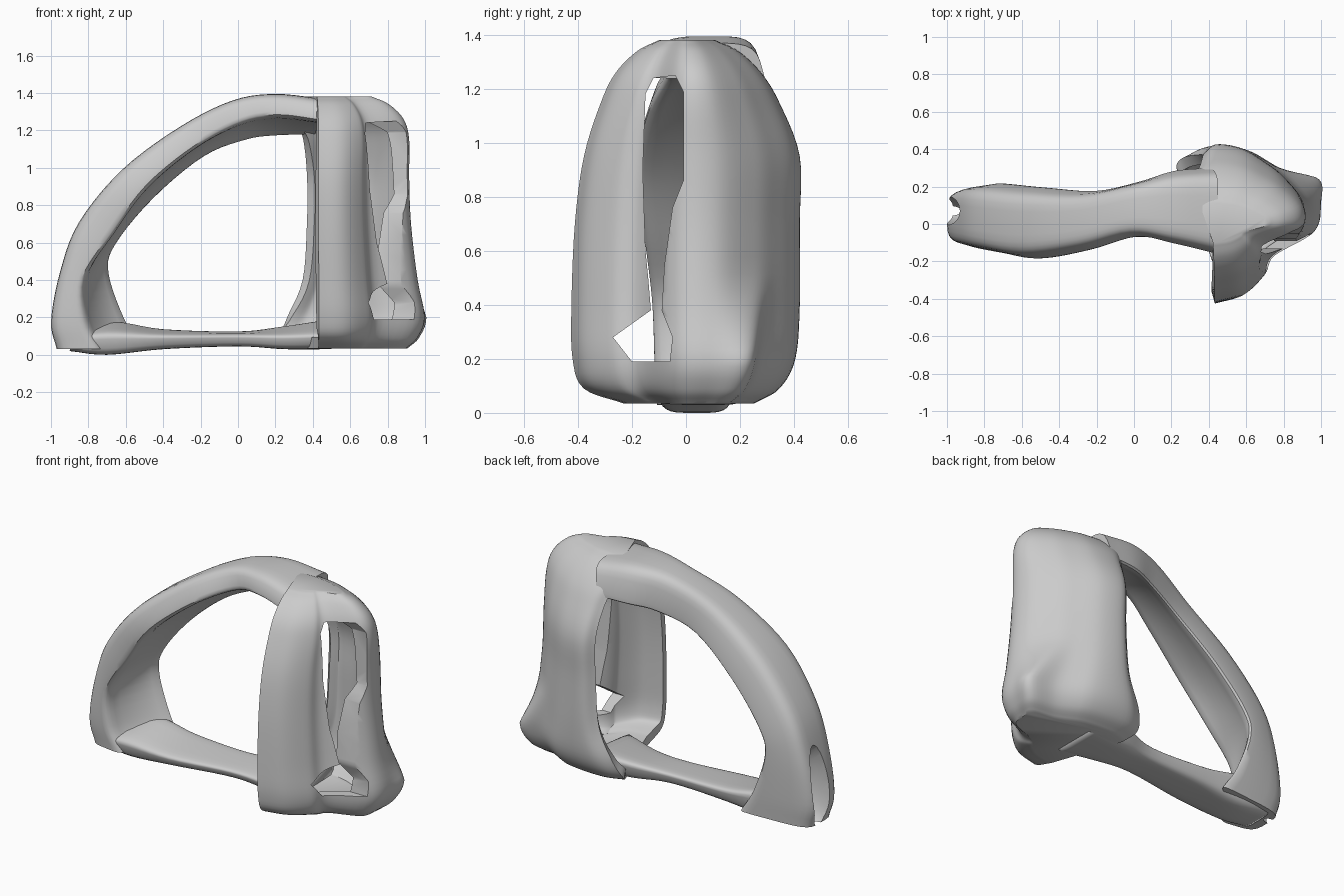
import bpy, bmesh, math
from mathutils import Vector

if "Cube" in bpy.data.objects:
    bpy.data.objects.remove(bpy.data.objects["Cube"])


def spline(pts, sub):
    """Catmull-Rom through tuples of any length."""
    p = [Vector(q) for q in pts]
    p = [2 * p[0] - p[1]] + p + [2 * p[-1] - p[-2]]
    out = []
    for i in range(1, len(p) - 2):
        a, b, c, d = p[i - 1:i + 3]
        for k in range(sub):
            t = k / sub
            out.append(0.5 * (2 * b + (c - a) * t + (2 * a - 5 * b + 4 * c - d) * t * t
                              + (3 * b - a - 3 * c + d) * t ** 3))
    return out + [p[-2]]


def finish(name, bm):
    bmesh.ops.recalc_face_normals(bm, faces=bm.faces)
    me = bpy.data.meshes.new(name)
    bm.to_mesh(me)
    bm.free()
    ob = bpy.data.objects.new(name, me)
    bpy.context.collection.objects.link(ob)
    me.shade_smooth()
    return ob


def beam(name, stations, sides=24, taper=0.75, groove=0.0):
    """Loft of rounded four-corner sections, with an optional groove on the inner face.
    Station: outer x z, inner-front x z, inner-back x z, front y, back y."""
    bm = bmesh.new()
    rings = []
    for s in spline(stations, 5):
        ox, oz, fx, fz, rx, rz, y0, y1 = s
        mid, half = (y0 + y1) / 2, (y1 - y0) / 2
        of, ob_ = Vector((ox, mid - half * taper, oz)), Vector((ox, mid + half * taper, oz))
        nf, nb = Vector((fx, y0, fz)), Vector((rx, y1, rz))
        ring = []
        for k in range(sides):
            a = 2 * math.pi * (k + 0.5) / sides
            u, v = [math.copysign(abs(w) ** 0.45, w) * 0.5 + 0.5
                    for w in (math.cos(a), math.sin(a))]
            if v > 0.5:
                v -= groove * (1 - (2 * u - 1) ** 2)
            ring.append(bm.verts.new(of.lerp(ob_, u).lerp(nf.lerp(nb, u), v)))
        rings.append(ring)
    for a, b in zip(rings, rings[1:]):
        for k in range(sides):
            j = (k + 1) % sides
            bm.faces.new((a[k], a[j], b[j], b[k]))
    bm.faces.new(rings[0])
    bm.faces.new(rings[-1])
    return finish(name, bm)


def cut(target, cutter):
    """Subtract the cutter from the target."""
    cutter.hide_render = True
    cutter.display_type = 'WIRE'
    m = target.modifiers.new("cut", 'BOOLEAN')
    m.object, m.operation, m.solver = cutter, 'DIFFERENCE', 'EXACT'


# Curved arch sweeping from the low left foot to the top of the shell
arch = beam("arch", [
    (-0.97, 0.03, -0.72, 0.03, -0.42, 0.04, -0.12, 0.21),
    (-1.00, 0.18, -0.80, 0.18, -0.53, 0.20, -0.13, 0.22),
    (-0.95, 0.45, -0.81, 0.40, -0.64, 0.44, -0.14, 0.23),
    (-0.85, 0.71, -0.64, 0.64, -0.62, 0.57, -0.17, 0.23),
    (-0.62, 0.99, -0.46, 0.89, -0.42, 0.81, -0.20, 0.21),
    (-0.31, 1.22, -0.21, 1.10, -0.16, 1.03, -0.15, 0.19),
    (-0.03, 1.36, 0.03, 1.23, 0.06, 1.11, -0.08, 0.24),
    (0.20, 1.395, 0.22, 1.26, 0.22, 1.13, -0.12, 0.30),
    (0.45, 1.37, 0.45, 1.23, 0.40, 1.14, -0.18, 0.32)], groove=0.25)

# Hollow in the end of the foot
bm = bmesh.new()
bmesh.ops.create_uvsphere(bm, u_segments=20, v_segments=12, radius=1)
bmesh.ops.scale(bm, verts=bm.verts, vec=(0.18, 0.075, 0.26))
bmesh.ops.translate(bm, verts=bm.verts, vec=(-0.99, 0.07, 0.27))
hollow = finish("foot_hollow_cutter", bm)
cut(arch, hollow)

# Flat rail along the ground
beam("bottom_rail", [
    (-0.90, 0.02, -0.88, 0.10, -0.88, 0.14, -0.10, 0.18),
    (-0.70, 0.00, -0.70, 0.12, -0.65, 0.19, -0.12, 0.20),
    (-0.40, 0.03, -0.40, 0.11, -0.40, 0.145, -0.13, 0.19),
    (0.00, 0.045, 0.00, 0.11, 0.00, 0.13, -0.08, 0.18),
    (0.25, 0.03, 0.25, 0.11, 0.22, 0.16, -0.10, 0.24),
    (0.50, 0.03, 0.50, 0.12, 0.45, 0.20, -0.18, 0.30)])

# Domed shell, open on the left: plan curve (x fraction, y) lofted over height,
# blending from a flared base plan to a rounder upper plan
front = [(0.04, -0.42), (0.30, -0.375), (0.49, -0.27), (0.58, -0.17), (0.94, -0.04)]
base = spline(front + [(1.0, 0.12), (0.98, 0.25), (0.68, 0.29), (0.35, 0.40), (0.05, 0.42),
                       (-0.08, 0.37)], 6)
upper = spline(front + [(0.97, 0.11), (0.76, 0.25), (0.56, 0.33), (0.32, 0.40), (0.05, 0.42),
                        (-0.08, 0.37)], 6)
# Height rows: z, front depth factor, back depth factor, right x, back-left flare
rows = spline([(0.035, 0.55, 0.60, 0.90, 0.10),
               (0.09, 0.90, 0.82, 0.96, 0.14), (0.20, 1.0, 0.96, 1.00, 0.10),
               (0.40, 1.01, 1.0, 0.965, 0.02), (0.70, 0.98, 1.0, 0.93, 0.0),
               (0.95, 0.90, 1.0, 0.92, 0.0), (1.15, 0.75, 0.82, 0.92, 0.02),
               (1.26, 0.62, 0.66, 0.89, 0.06), (1.34, 0.43, 0.46, 0.81, 0.06),
               (1.38, 0.24, 0.26, 0.72, 0.03)], 5)
bm = bmesh.new()
grid = []
for z, ff, bf, xr, flare in rows:
    w = min(1, max(0, (z - 0.2) / 0.3))
    line = []
    for i in range(len(base)):
        u, y = base[i].lerp(upper[i], w)
        back = max(0, (i - 47) / 13)
        line.append(bm.verts.new((0.41 + u * (xr - 0.41) - flare * back,
                                  y * (ff if y < 0 else bf), z)))
    grid.append(line)
for a, b in zip(grid, grid[1:]):
    for i in range(len(base) - 1):
        bm.faces.new((a[i], a[i + 1], b[i + 1], b[i]))
# Floor and roof caps
bm.faces.new(grid[0])
bm.faces.new(grid[-1])
shell = finish("domed_shell", bm)
wall = shell.modifiers.new("wall", 'SOLIDIFY')
wall.thickness, wall.offset = 0.06, -1

# Ragged slot between the front and right walls (y, z outline pushed along x)
slot = [(-0.15, 0.60), (-0.16, 0.9), (-0.15, 1.18), (-0.12, 1.24), (-0.04, 1.25), (-0.01, 1.19),
        (-0.01, 0.86), (-0.05, 0.76), (-0.08, 0.55), (-0.09, 0.38), (-0.05, 0.28), (-0.06, 0.19),
        (-0.20, 0.19), (-0.27, 0.28), (-0.20, 0.33), (-0.13, 0.38), (-0.14, 0.50)]
bm = bmesh.new()
face = bm.faces.new([bm.verts.new((0.56, y, z)) for y, z in slot])
new = bmesh.ops.extrude_face_region(bm, geom=[face])["geom"]
bmesh.ops.translate(bm, vec=(0.6, 0, 0),
                    verts=[g for g in new if isinstance(g, bmesh.types.BMVert)])
slot_cutter = finish("slot_cutter", bm)
cut(shell, slot_cutter)

# Apply modifiers and keep the edges of openings crisp
for ob in (arch, shell):
    bpy.ops.object.select_all(action='DESELECT')
    ob.select_set(True)
    bpy.context.view_layer.objects.active = ob
    for m in list(ob.modifiers):
        bpy.ops.object.modifier_apply(modifier=m.name)
    bpy.ops.object.shade_smooth_by_angle(angle=math.radians(40))
for helper in (hollow, slot_cutter):
    bpy.data.objects.remove(helper)
